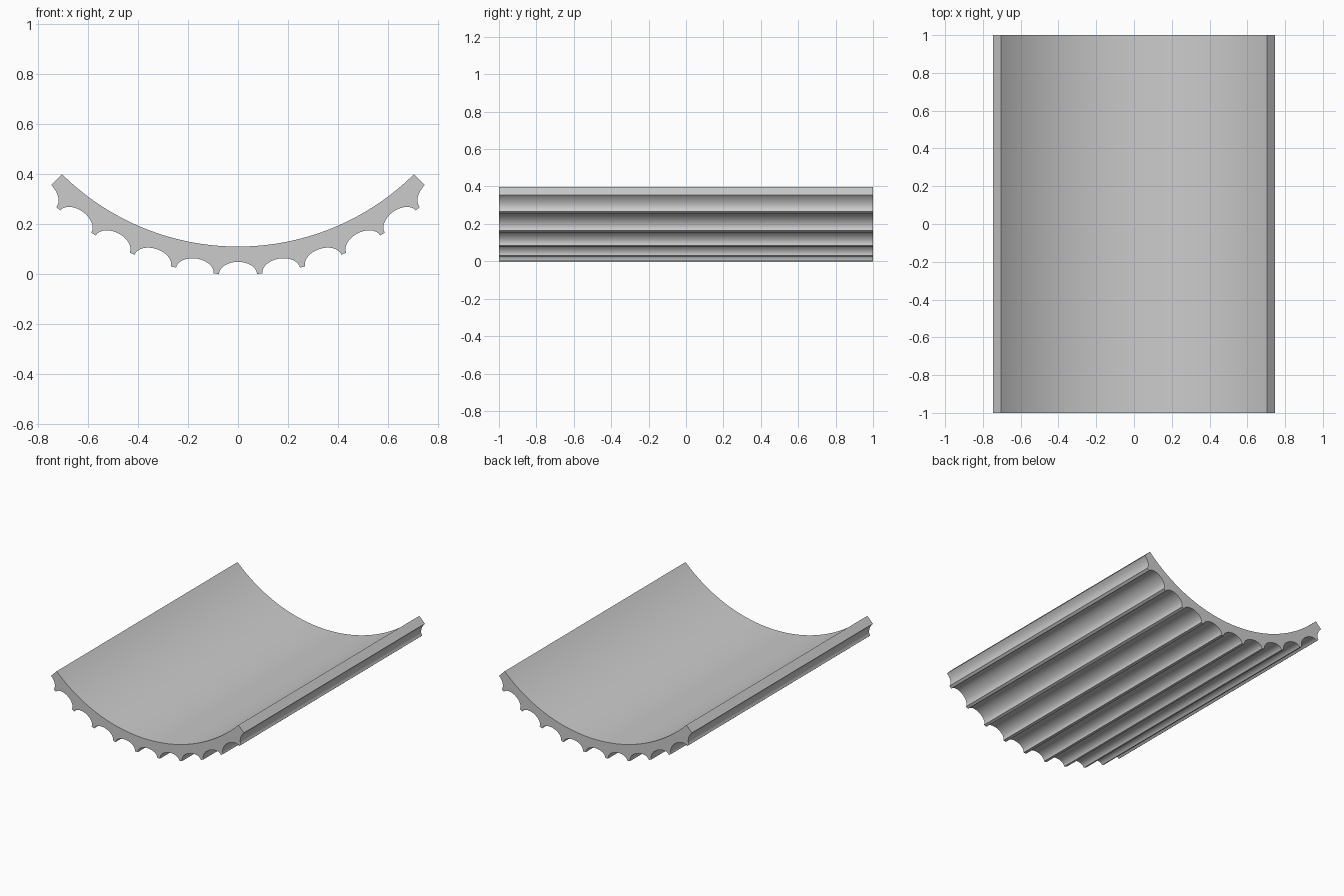
import bpy, bmesh
from math import sin, cos, pi, radians

if "Cube" in bpy.data.objects:
    bpy.data.objects.remove(bpy.data.objects["Cube"])

R_IN, R_TIP, DEPTH = 1.0, 1.112, 0.051   # inner face, ridge tips, flute depth
CENTRE_Z = 1.11                           # axis of the curved shell
PITCH = radians(8.94)                     # angle between flutes
HALF = 5 * PITCH                          # half the sweep of the shell
FLUTE = 0.44 * PITCH                      # half width of one flute
STEPS = 16


def polar(r, a):
    return (r * sin(a), CENTRE_Z - r * cos(a))


# Fluted outer edge: half flutes at both ends, full flutes between ridges
outer = []
for k in range(-5, 6):
    for i in range(STEPS + 1):
        t = pi * i / STEPS
        if (k == -5 and i < STEPS // 2) or (k == 5 and i > STEPS // 2):
            continue
        outer.append(polar(R_TIP - DEPTH * sin(t), k * PITCH - FLUTE * cos(t)))

# Smooth inner arc, running back the other way
N = 64
inner = [polar(R_IN, HALF - 2 * HALF * i / N) for i in range(N + 1)]

profile = outer + inner
low = min(z for x, z in profile)

# Extrude the closed profile along y
bm = bmesh.new()
face = bm.faces.new([bm.verts.new((x, -1, z - low)) for x, z in profile])
ext = bmesh.ops.extrude_face_region(bm, geom=[face], use_keep_orig=True)
bmesh.ops.translate(bm, vec=(0, 2, 0),
                    verts=[g for g in ext["geom"] if isinstance(g, bmesh.types.BMVert)])
bmesh.ops.recalc_face_normals(bm, faces=bm.faces)
mesh = bpy.data.meshes.new("fluted_shell")
bm.to_mesh(mesh)
bm.free()

shell = bpy.data.objects.new("fluted_shell", mesh)
bpy.context.collection.objects.link(shell)
bpy.context.view_layer.objects.active = shell
shell.select_set(True)
bpy.ops.object.shade_smooth_by_angle(angle=radians(30))
